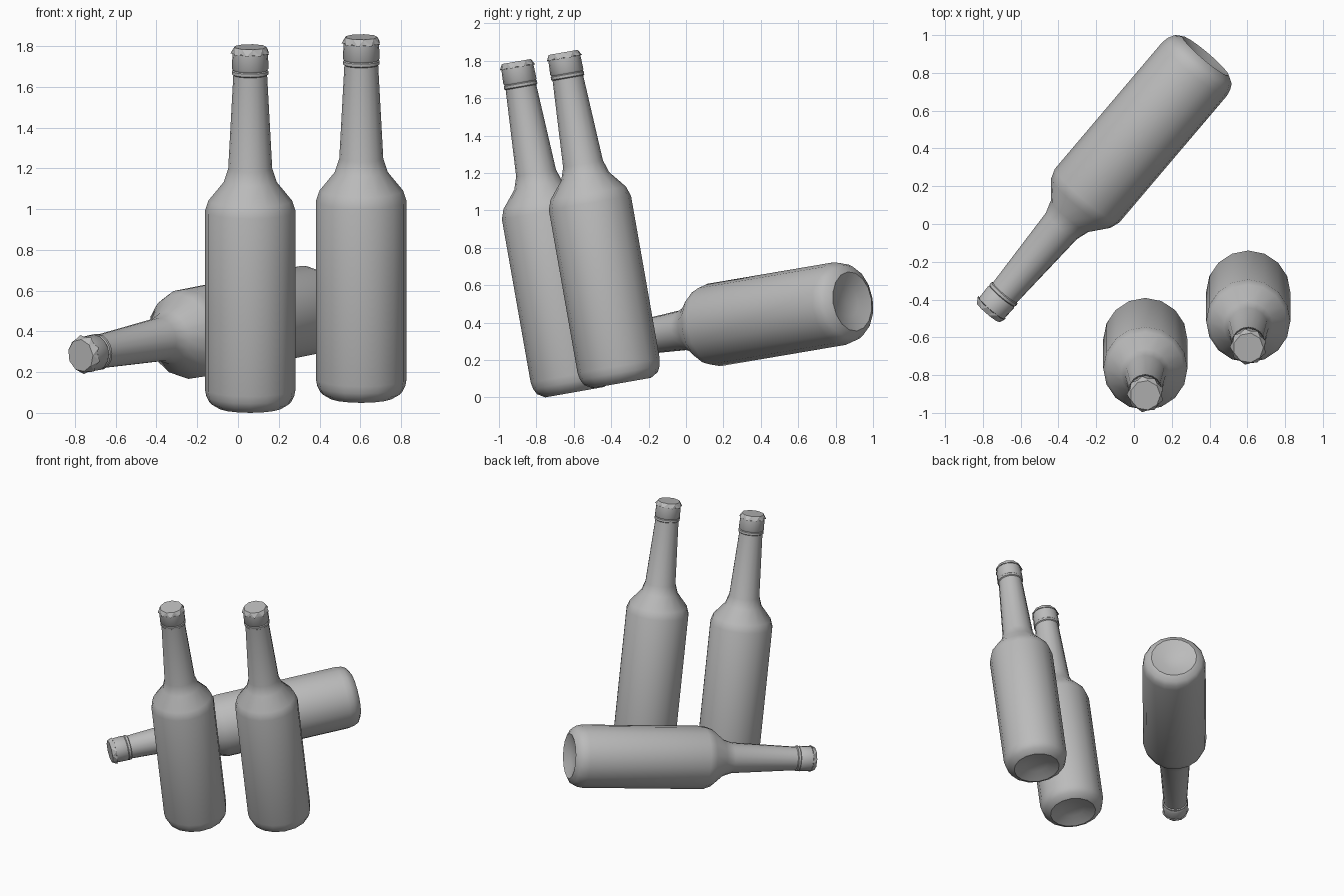
import bpy, bmesh, math
from mathutils import Matrix, Vector

cube = bpy.data.objects.get("Cube")
if cube:
    bpy.data.objects.remove(cube, do_unlink=True)

# Single plain grey
grey = bpy.data.materials.new("plain_grey")
grey.use_nodes = True
colour = (0.5, 0.5, 0.5, 1)
grey.diffuse_color = colour
grey.node_tree.nodes["Principled BSDF"].inputs["Base Color"].default_value = colour

# Bottle profile (radius, height): dished base, body, shoulder, neck, lip
PROFILE = [(0, .04), (.08, .03), (.16, 0), (.2, .024), (.216, .055), (.223, .092),
           (.223, .977), (.205, 1.03), (.13, 1.122), (.108, 1.19), (.083, 1.655),
           (.09, 1.66), (.09, 1.675), (.085, 1.68), (.09, 1.688), (.087, 1.765), (0, 1.775)]
SIDES = 16
CRIMPS = 9


def finish(bm, name):
    bmesh.ops.recalc_face_normals(bm, faces=bm.faces)
    mesh = bpy.data.meshes.new(name)
    bm.to_mesh(mesh)
    bm.free()
    mesh.materials.append(grey)
    return mesh


def glass_mesh():
    bm = bmesh.new()
    verts = [bm.verts.new((r, 0, z)) for r, z in PROFILE]
    edges = [bm.edges.new(pair) for pair in zip(verts, verts[1:])]
    bmesh.ops.spin(bm, geom=verts + edges, cent=(0, 0, 0), axis=(0, 0, 1),
                   angle=math.tau, steps=SIDES)
    bmesh.ops.remove_doubles(bm, verts=bm.verts, dist=.0005)
    return finish(bm, "bottle_glass")


def cap_mesh():
    # Crown cap: flat top with a crimped, zigzag skirt
    bm = bmesh.new()

    def ring(r, z, offset):
        out = []
        for i in range(CRIMPS):
            a = math.tau * (i + offset) / CRIMPS
            out.append(bm.verts.new((r * math.cos(a), r * math.sin(a), z)))
        return out

    top = ring(.08, 1.795, 0)
    valley = ring(.087, 1.768, 0)
    point = ring(.098, 1.762, .5)
    bm.faces.new(top)
    for i in range(CRIMPS):
        j = (i + 1) % CRIMPS
        bm.faces.new((top[i], point[i], top[j]))
        bm.faces.new((top[i], valley[i], point[i]))
        bm.faces.new((top[j], point[i], valley[j]))
    bm.faces.new([v for pair in zip(valley, point) for v in pair])
    return finish(bm, "bottle_cap")


def place(mesh, name, base, axis):
    ob = bpy.data.objects.new(name, mesh)
    bpy.context.collection.objects.link(ob)
    turn = Vector((0, 0, 1)).rotation_difference(Vector(axis).normalized())
    ob.matrix_world = Matrix.Translation(base) @ turn.to_matrix().to_4x4()
    return ob


# Two leaning bottles and one lying bottle
lean = (0, -math.sin(math.radians(10)), math.cos(math.radians(10)))
POSES = {
    "front_bottle": ((.06, -.595, .028), lean),
    "left_bottle": ((.605, -.344, .077), lean),
    "lying_bottle": ((.379, .889, .513), (-1.142, -1.346, -.229)),
}
glass, cap = glass_mesh(), cap_mesh()
bodies = []
for name, (base, axis) in POSES.items():
    bodies.append(place(glass.copy(), name + "_glass", base, axis))
    place(cap, name + "_cap", base, axis)

# Smooth glass, faceted caps
bpy.ops.object.select_all(action='DESELECT')
for ob in bodies:
    ob.select_set(True)
bpy.context.view_layer.objects.active = bodies[0]
bpy.ops.object.shade_smooth_by_angle(angle=math.radians(42))
